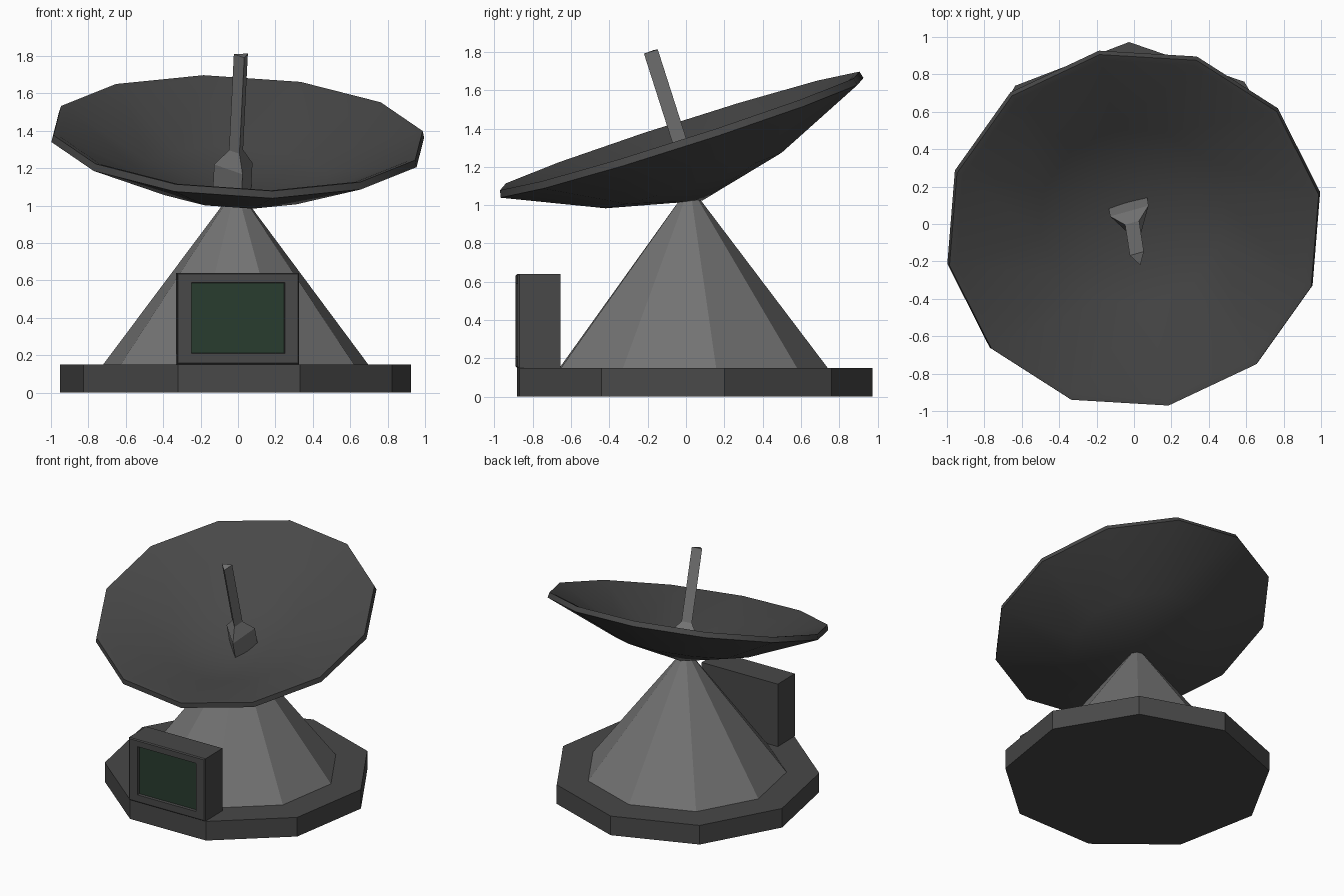
import bpy, bmesh, math
from mathutils import Vector, Matrix

if "Cube" in bpy.data.objects:
    bpy.data.objects.remove(bpy.data.objects["Cube"])


def paint(obj, name, rgb):
    mat = bpy.data.materials.get(name) or bpy.data.materials.new(name)
    mat.diffuse_color = (*rgb, 1)
    mat.use_nodes = True
    mat.node_tree.nodes["Principled BSDF"].inputs["Base Color"].default_value = mat.diffuse_color
    obj.data.materials.append(mat)
    return mat


def finish(name, bm, matrix):
    bmesh.ops.remove_doubles(bm, verts=bm.verts, dist=1e-5)
    bmesh.ops.recalc_face_normals(bm, faces=bm.faces)
    mesh = bpy.data.meshes.new(name)
    bm.to_mesh(mesh)
    bm.free()
    obj = bpy.data.objects.new(name, mesh)
    obj.matrix_world = matrix
    bpy.context.collection.objects.link(obj)
    return obj


def lathe(name, profile, sides, start, matrix):
    """Revolve (radius, height) points into a faceted solid."""
    bm = bmesh.new()
    rings = []
    for r, z in profile:
        if r == 0:
            rings.append([bm.verts.new((0, 0, z))])
            continue
        angles = [math.radians(start) + math.tau * i / sides for i in range(sides)]
        rings.append([bm.verts.new((r * math.cos(a), r * math.sin(a), z)) for a in angles])
    for lo, hi in zip(rings, rings[1:]):
        for i in range(sides):
            j = (i + 1) % sides
            quad = [lo[i % len(lo)], lo[j % len(lo)], hi[j % len(hi)], hi[i % len(hi)]]
            bm.faces.new(list(dict.fromkeys(quad)))
    for ring in (rings[0], rings[-1]):
        if len(ring) > 1:
            bm.faces.new(ring)
    return finish(name, bm, matrix)


DARK = ("dark_grey", (0.065, 0.065, 0.065))
MID = ("mid_grey", (0.17, 0.17, 0.17))

# nine-sided base slab and conical pedestal
floor = Matrix.Translation((-0.01, 0.02, 0))
paint(lathe("base", [(0.953, 0), (0.953, 0.15)], 9, 91, floor), *DARK)
paint(lathe("pedestal", [(0.72, 0.15), (0.05, 1.035)], 9, 91, floor), *MID)

# tilted twelve-sided dish
tilt = Vector((0, 0, 1)).rotation_difference(Vector((0.05, -0.32, 1))).to_matrix().to_4x4()
aim = Matrix.Translation((0, -0.03, 1.38)) @ tilt
dish = lathe("dish", [(0, -0.375), (0.5, -0.255), (1.015, -0.03), (1.005, 0.008),
                      (0.97, 0.0), (0.5, -0.225), (0, -0.345)], 12, 11, aim)
paint(dish, *DARK)
bpy.context.view_layer.objects.active = dish
dish.select_set(True)
bpy.ops.object.shade_smooth_by_angle(angle=math.radians(35))

# three-sided feed mast with a wider foot
mast_at = aim @ Matrix.Translation((0, -0.012, 0))
paint(lathe("feed_mast", [(0.123, -0.345), (0.123, -0.18), (0.045, -0.09), (0.045, 0.45)],
            3, 46, mast_at), *MID)

# console box with raised bevelled frame and recessed screen
bm = bmesh.new()
size = Matrix.Diagonal((0.654, 0.215, 0.49, 1))
bmesh.ops.create_cube(bm, size=1, matrix=Matrix.Translation((0, 0.1075, 0.395)) @ size)
front = min(bm.faces, key=lambda f: f.calc_center_median().y)
bmesh.ops.inset_region(bm, faces=[front], thickness=0.01, depth=0.008)
bmesh.ops.inset_region(bm, faces=[front], thickness=0.062, depth=0)
for v in front.verts:
    v.co.z = 0.21 if v.co.z < 0.4 else 0.588
    v.co.x = math.copysign(0.25, v.co.x)
bmesh.ops.inset_region(bm, faces=[front], thickness=0.004, depth=-0.02)
front.material_index = 1
place = Matrix.Translation((0.0, -0.876, 0)) @ Matrix.Rotation(math.radians(1), 4, "Z")
console = finish("console", bm, place)
paint(console, *DARK)
paint(console, "screen_green", (0.022, 0.045, 0.028))
